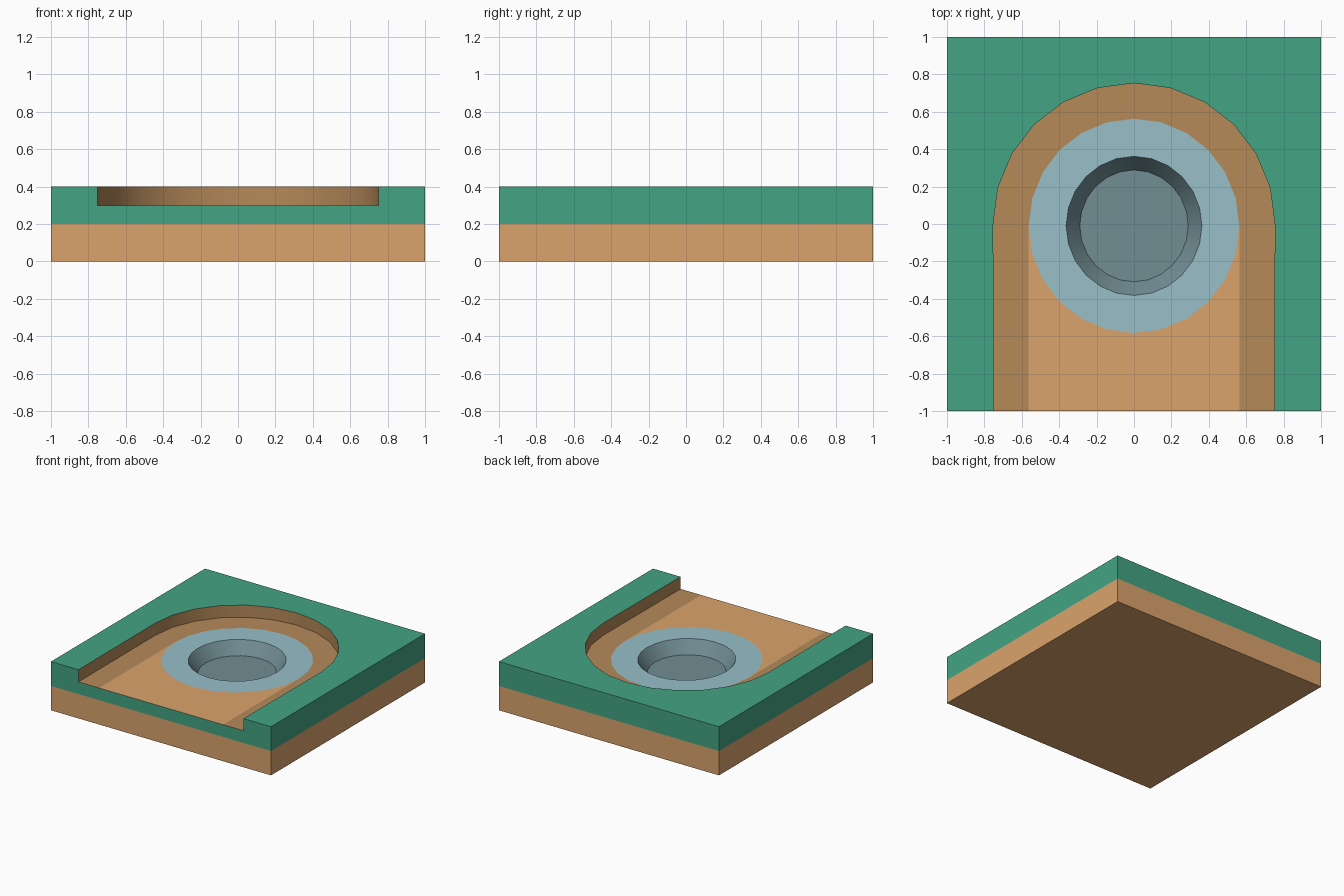
import bpy, bmesh, math

if "Cube" in bpy.data.objects:
    bpy.data.objects.remove(bpy.data.objects["Cube"])

def material(name, rgb):
    m = bpy.data.materials.new(name)
    m.diffuse_color = (*[(c / 255) ** 2.2 for c in rgb], 1)
    m.use_nodes = True
    m.node_tree.nodes["Principled BSDF"].inputs["Base Color"].default_value = m.diffuse_color
    return m

GREEN = material("green", (69, 162, 130))
TAN = material("tan", (218, 162, 108))
DARK_TAN = material("dark_tan", (180, 136, 90))
BLUE = material("blue", (151, 189, 199))
DARK_BLUE = material("dark_blue", (112, 140, 146))

def at(path, z):
    return [(x, y, z) for x, y in path]

def strip(a, b, closed=False):
    """Quads joining two equally long point rows."""
    n = len(a)
    return [[a[i], a[(i + 1) % n], b[(i + 1) % n], b[i]]
            for i in range(n if closed else n - 1)]

def part(name, mat, faces):
    bm = bmesh.new()
    for f in faces:
        bm.faces.new([bm.verts.new(p) for p in f])
    bmesh.ops.remove_doubles(bm, verts=bm.verts, dist=1e-5)
    mesh = bpy.data.meshes.new(name)
    bm.to_mesh(mesh)
    bm.free()
    mesh.materials.append(mat)
    ob = bpy.data.objects.new(name, mesh)
    bpy.context.collection.objects.link(ob)
    bpy.context.view_layer.objects.active = ob
    bpy.ops.object.select_all(action='DESELECT')
    ob.select_set(True)
    bpy.ops.object.shade_smooth_by_angle(angle=math.radians(30))

def arc(rx, ry, cy=0.0, start=0, stop=24):
    return [(rx * math.cos(math.radians(15 * i)), cy + ry * math.sin(math.radians(15 * i)))
            for i in range(start, stop)]

# Shared outlines, all counter-clockwise
CY, RX, RY = -0.01, 0.563, 0.573
square = [(1, -1), (1, 1), (-1, 1), (-1, -1)]
u_outer = [(0.75, -1)] + arc(0.753, 0.753, 0, 0, 13) + [(-0.75, -1)]
u_inner = [(RX, -1)] + arc(RX, RY, CY, 0, 13) + [(-RX, -1)]
ring_outer = arc(RX, RY, CY)
hole_top = arc(0.363, 0.372, CY)
hole_bottom = arc(0.29, 0.299, CY)

# Lower slab: sides and underside
part("base_slab", TAN,
     strip(at(square, 0), at(square, 0.2), True) + [at(square[::-1], 0)])

# Upper slab: three plain sides, notched front, U-shaped top
front = [(-1, 0.2), (1, 0.2), (1, 0.4), (0.75, 0.4), (0.75, 0.3),
         (-0.75, 0.3), (-0.75, 0.4), (-1, 0.4)]
part("top_slab", GREEN,
     strip(at(square, 0.2), at(square, 0.4))
     + [[(x, -1, z) for x, z in front], at(square + u_outer[::-1], 0.4)])

# Recess wall and its flat border
part("recess_border", DARK_TAN,
     strip(at(u_outer, 0.4), at(u_outer, 0.3)) + strip(at(u_outer, 0.3), at(u_inner, 0.3)))

# Path leading to the front
part("path_floor", TAN,
     [at([(-RX, -1), (RX, -1)] + arc(RX, RY, CY, 12, 25)[::-1], 0.3)])

# Flat ring around the hole
part("hole_rim", BLUE, strip(at(ring_outer, 0.3), at(hole_top, 0.3), True))

# Tapered hole
part("hole", DARK_BLUE,
     strip(at(hole_top, 0.3), at(hole_bottom, 0.2), True) + [at(hole_bottom, 0.2)])
